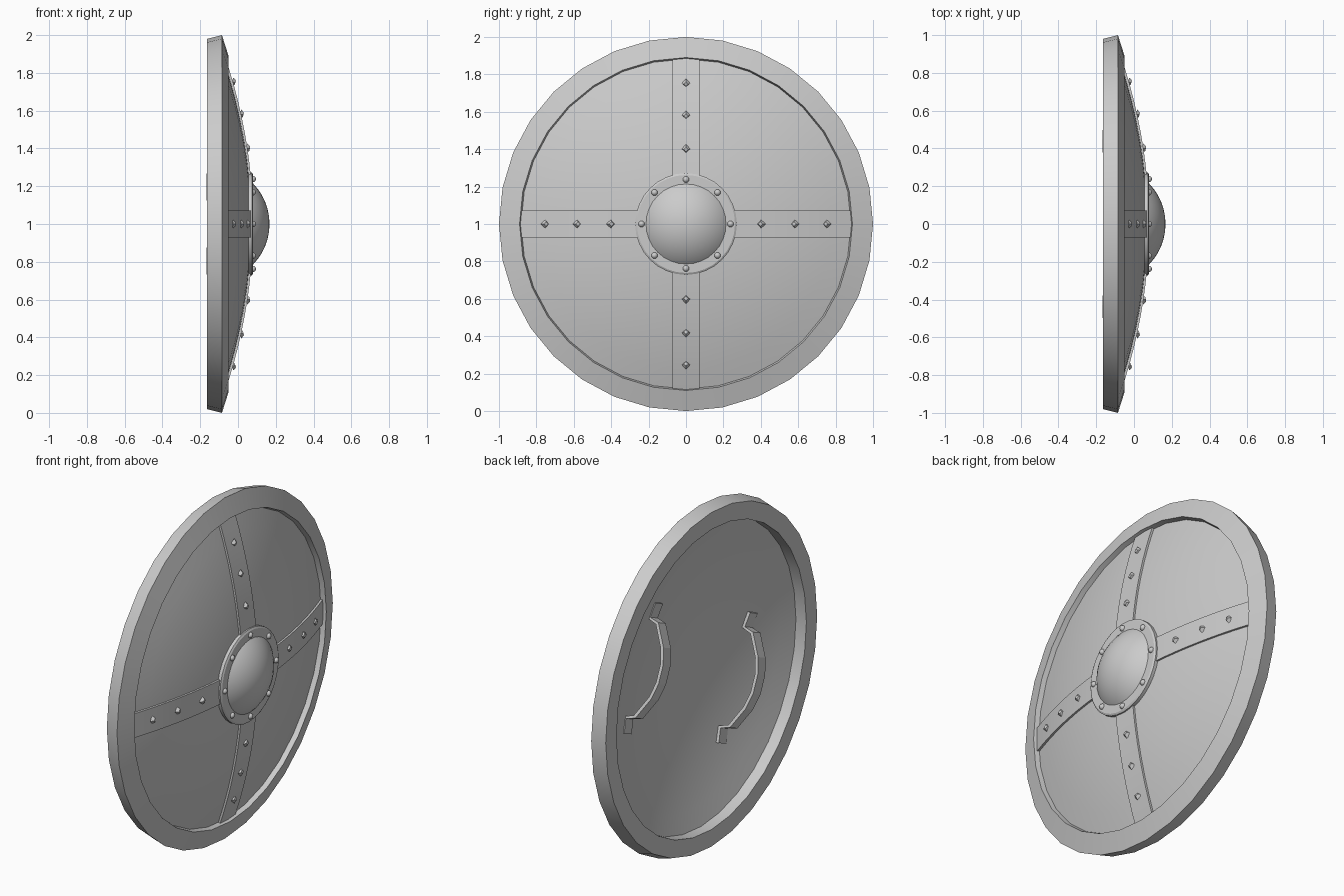
import bpy, bmesh
from math import sin, cos, pi, radians
from mathutils import Matrix, Vector

if "Cube" in bpy.data.objects:
    bpy.data.objects.remove(bpy.data.objects["Cube"])

CENTRE = Matrix.Translation((0, 0, 1))


def spin(angle):
    return CENTRE @ Matrix.Rotation(angle, 4, 'X')


def finish(name, bm, smooth=None):
    bmesh.ops.remove_doubles(bm, verts=bm.verts, dist=1e-5)
    bmesh.ops.recalc_face_normals(bm, faces=bm.faces)
    me = bpy.data.meshes.new(name)
    bm.to_mesh(me)
    bm.free()
    ob = bpy.data.objects.new(name, me)
    bpy.context.collection.objects.link(ob)
    if smooth:
        bpy.ops.object.select_all(action='DESELECT')
        ob.select_set(True)
        bpy.context.view_layer.objects.active = ob
        bpy.ops.object.shade_smooth_by_angle(angle=radians(smooth))
    return ob


def lathe(name, profile, n=32, closed=False, smooth=30):
    """Turn (x, radius) points around the shield's x axis."""
    bm = bmesh.new()
    rings = [[bm.verts.new((x, r * sin(2 * pi * i / n), 1 + r * cos(2 * pi * i / n)))
              for i in range(n)] for x, r in profile]
    pairs = list(zip(rings, rings[1:]))
    if closed:
        pairs.append((rings[-1], rings[0]))
    for a, b in pairs:
        for i in range(n):
            j = (i + 1) % n
            bm.faces.new((a[i], a[j], b[j], b[i]))
    bmesh.ops.remove_doubles(bm, verts=bm.verts, dist=1e-5)
    return finish(name, bm, smooth)


def ribbon(name, path, thick, width, matrix, smooth=None):
    """Strip with rectangular section; path is (x, z), thickness goes along the path normal."""
    bm = bmesh.new()
    pts = [Vector(p) for p in path]
    rings = []
    for i, p in enumerate(pts):
        t = (pts[min(i + 1, len(pts) - 1)] - pts[max(i - 1, 0)]).normalized()
        q = p + Vector((-t.y, t.x)) * thick
        rings.append([bm.verts.new(matrix @ Vector((c.x, s * width / 2, c.y)))
                      for c, s in ((p, -1), (p, 1), (q, 1), (q, -1))])
    for a, b in zip(rings, rings[1:]):
        for i in range(4):
            j = (i + 1) % 4
            bm.faces.new((a[i], a[j], b[j], b[i]))
    bm.faces.new(rings[0])
    bm.faces.new(rings[-1])
    return finish(name, bm, smooth)


def surface(r):
    """Front height of the bowed board."""
    return 0.07 - 0.19 * r * r


# Bowed board with front and back skins
radii = [0.89 * i / 8 for i in range(9)]
lathe("board", [(surface(r), r) for r in radii]
      + [(surface(r) - 0.02, r) for r in reversed(radii)])

# Heavy faceted rim
lathe("rim", [(-0.165, 0.88), (-0.165, 0.98), (-0.085, 1.0), (-0.05, 0.89), (-0.085, 0.88)],
      closed=True, smooth=15)

# Central boss: flange and dome
lathe("boss_flange", [(0.045, 0.272), (0.074, 0.272), (0.08, 0.262), (0.08, 0.2), (0.045, 0.2)],
      closed=True)
R = (0.215 ** 2 + 0.088 ** 2) / (2 * 0.088)
dome = [(0.167 - R + (R * R - r * r) ** 0.5, r)
        for r in [0.215 * sin(pi / 2 * i / 8) for i in range(8, -1, -1)]]
lathe("boss_dome", [(0.06, 0.215)] + dome)

# Round rivets on the flange
for i in range(8):
    bm = bmesh.new()
    bmesh.ops.create_uvsphere(bm, u_segments=12, v_segments=8, radius=0.017,
                              matrix=spin(i * pi / 4) @ Matrix.Translation((0.078, 0, 0.238)))
    finish("boss_rivet", bm, 60)

# Four cross straps with diamond studs
for k in range(4):
    m = spin(k * pi / 2)
    rs = [0.24 + 0.645 * i / 8 for i in range(9)]
    ribbon("cross_strap", [(surface(r) - 0.008, r) for r in rs], -0.018, 0.142, m, 30)
    for r in (0.40, 0.58, 0.75):
        bm = bmesh.new()
        tilt = Matrix.Rotation(pi / 2 + 0.38 * r, 4, 'Y')
        bmesh.ops.create_cone(bm, cap_ends=True, segments=4, radius1=0.025, radius2=0.012,
                              depth=0.018,
                              matrix=m @ Matrix.Translation((surface(r) + 0.014, 0, r)) @ tilt)
        finish("strap_stud", bm)

# Two slanted arm grips on the back, half a turn apart
OFF = 0.48


def back(t):
    return surface((OFF * OFF + t * t) ** 0.5) - 0.016


half = [(back(0.36), 0.36), (back(0.27), 0.27), (back(0.27) - 0.06, 0.25), (-0.128, 0.135)]
path = half + [(-0.15, 0.05), (-0.15, -0.05)] + [(x, -t) for x, t in reversed(half)]
for a in (0, pi):
    grip = spin(radians(24) + a) @ Matrix.Translation((0, OFF, 0))
    ribbon("arm_grip", path, -0.018, 0.075, grip)
